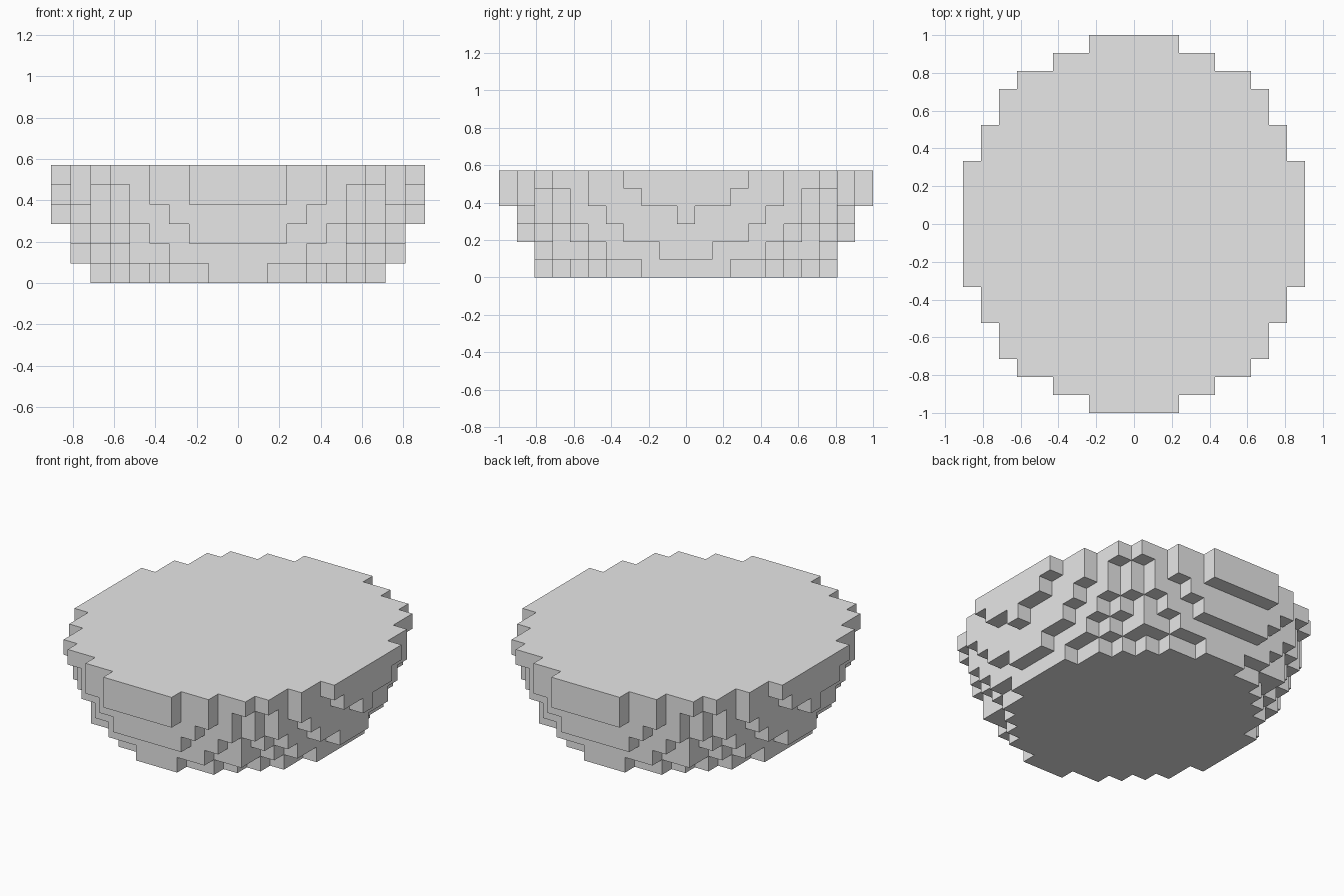
import bpy
import bmesh
from mathutils import Vector
from itertools import product

cube = bpy.data.objects.get("Cube")
if cube:
    bpy.data.objects.remove(cube, do_unlink=True)

CELL = 2 / 21          # block edge length
RADII = (9.5, 10.5, 9.5)
LAYERS = 6             # layers below the ellipsoid's centre plane


def filled(cell):
    """True when a block belongs to the lower part of the ellipsoid."""
    if not -LAYERS <= cell[2] <= -1:
        return False
    return sum((c / r) ** 2 for c, r in zip(cell, RADII)) <= 1


# Plain grey material
grey = bpy.data.materials.new("light grey")
grey.use_nodes = True
colour = (0.8, 0.8, 0.8, 1)
grey.diffuse_color = colour
grey.node_tree.nodes["Principled BSDF"].inputs["Base Color"].default_value = colour

# Outer skin of the stepped bowl: one quad per exposed block side
bm = bmesh.new()
axes = [Vector(a) for a in ((1, 0, 0), (0, 1, 0), (0, 0, 1))]
sides = [(s * axes[i], axes[(i + 1) % 3]) for i in range(3) for s in (-1, 1)]
for cell in product(range(-10, 11), range(-11, 12), range(-LAYERS, 0)):
    if not filled(cell):
        continue
    centre = Vector(cell) + Vector((0, 0, LAYERS + 0.5))
    for normal, u in sides:
        if filled(Vector(cell) + normal):
            continue
        v = normal.cross(u)
        corners = [normal - u - v, normal + u - v, normal + u + v, normal - u + v]
        bm.faces.new([bm.verts.new((centre + c / 2) * CELL) for c in corners])

# Weld the blocks and merge coplanar quads into clean flat steps
bmesh.ops.remove_doubles(bm, verts=bm.verts, dist=CELL / 100)
bmesh.ops.dissolve_limit(bm, angle_limit=0.01, verts=bm.verts, edges=bm.edges)

mesh = bpy.data.meshes.new("stepped_bowl")
bm.to_mesh(mesh)
bm.free()
mesh.materials.append(grey)
bowl = bpy.data.objects.new("stepped_bowl", mesh)
bpy.context.collection.objects.link(bowl)
